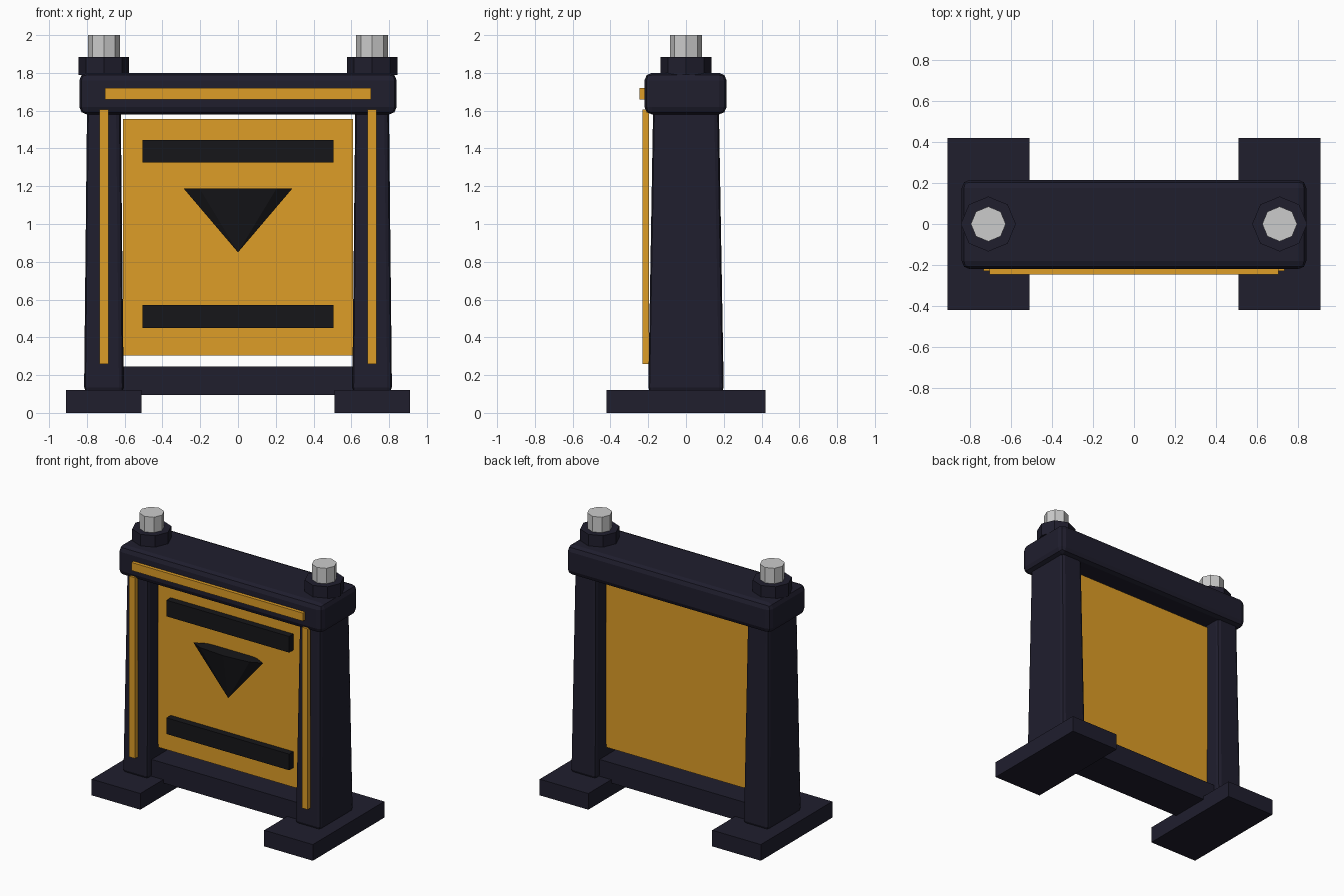
import bpy, bmesh
from mathutils import Vector

if "Cube" in bpy.data.objects:
    bpy.data.objects.remove(bpy.data.objects["Cube"])


def material(name, rgb):
    m = bpy.data.materials.new(name)
    m.diffuse_color = (*rgb, 1)
    m.use_nodes = True
    m.node_tree.nodes["Principled BSDF"].inputs["Base Color"].default_value = m.diffuse_color
    return m


FRAME = material("dark_frame", (0.014, 0.013, 0.027))
YELLOW = material("warning_yellow", (0.73, 0.34, 0.02))
BLACK = material("marking_black", (0.008, 0.008, 0.010))


def finish(name, bm, loc, mat=None, bevel=0):
    mesh = bpy.data.meshes.new(name)
    bm.to_mesh(mesh)
    bm.free()
    ob = bpy.data.objects.new(name, mesh)
    ob.location = loc
    bpy.context.collection.objects.link(ob)
    if mat:
        mesh.materials.append(mat)
    if bevel:
        mod = ob.modifiers.new("Bevel", 'BEVEL')
        mod.width = bevel
        mod.segments = 2
    return ob


def box(name, lo, hi, mat, bevel=0, top=(1, 1)):
    """Box between two corners; top scales the upper face for a taper."""
    lo, hi = Vector(lo), Vector(hi)
    size = hi - lo
    bm = bmesh.new()
    bmesh.ops.create_cube(bm, size=1)
    for v in bm.verts:
        sx, sy = top if v.co.z > 0 else (1, 1)
        v.co = Vector((v.co.x * size.x * sx, v.co.y * size.y * sy, v.co.z * size.z))
    return finish(name, bm, (lo + hi) / 2, mat, bevel)


def cone(name, r1, r2, z0, z1, x, y, mat=None, flat=1):
    """Eight-sided prism or cone with a corner on each axis."""
    bm = bmesh.new()
    bmesh.ops.create_cone(bm, cap_ends=True, segments=8, radius1=r1, radius2=r2, depth=z1 - z0)
    bmesh.ops.scale(bm, vec=(1, flat, 1), verts=bm.verts)
    return finish(name, bm, (x, y, (z0 + z1) / 2), mat)


# Sides: foot, tapered post, light strip, nut and bolt
for side, s in (("left", -1), ("right", 1)):
    x = 0.71 * s
    box(side + "_foot", (x - 0.2, -0.42, 0), (x + 0.2, 0.42, 0.12), FRAME)
    box(side + "_post", (x - 0.105, -0.2, 0.11), (x + 0.105, 0.2, 1.62), FRAME, 0.025, (0.85, 0.87))
    box(side + "_strip", (x - 0.024, -0.23, 0.26), (x + 0.024, -0.195, 1.605), YELLOW)
    cone(side + "_nut", 0.134, 0.134, 1.79, 1.885, x, 0, FRAME)
    cone(side + "_bolt", 0.085, 0.085, 1.80, 2.0, x, 0)

# Cross beams
box("top_beam", (-0.84, -0.22, 1.58), (0.84, 0.215, 1.80), FRAME, 0.04)
box("bottom_beam", (-0.7, -0.15, 0.095), (0.7, 0.15, 0.245), FRAME)
box("top_strip", (-0.705, -0.245, 1.66), (0.705, -0.21, 1.72), YELLOW)

# Door panel and its raised markings
box("panel", (-0.61, -0.07, 0.305), (0.61, 0.07, 1.555), YELLOW)
for name, z in (("lower_bar", 0.51), ("upper_bar", 1.385)):
    box(name, (-0.505, -0.12, z - 0.06), (0.505, -0.06, z + 0.06), BLACK)
cone("arrow_marker", 0, 0.287, 0.85, 1.187, 0, -0.115, BLACK, 0.2)
